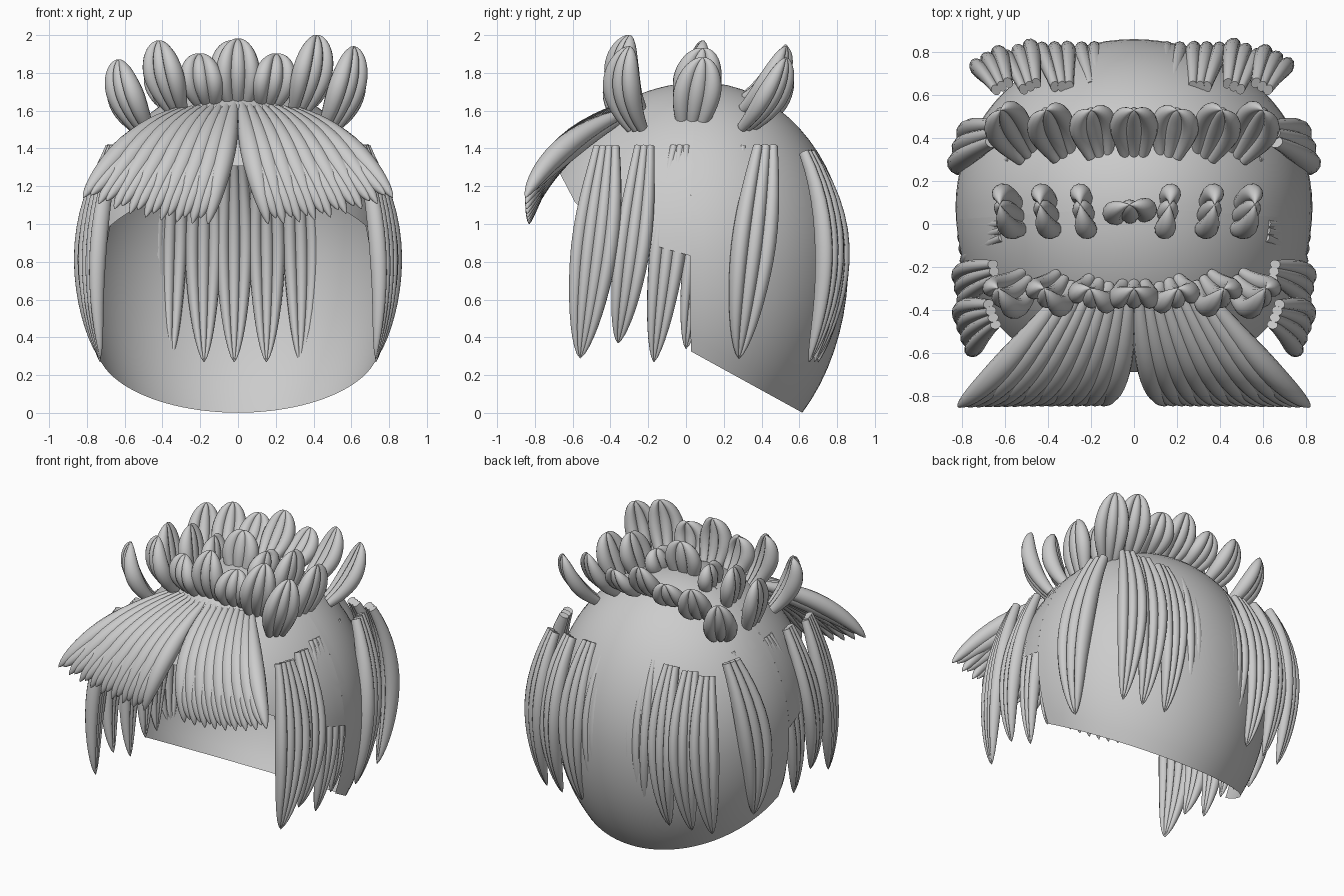
import bpy, bmesh, math
from mathutils import Vector as V

if "Cube" in bpy.data.objects:
    bpy.data.objects.remove(bpy.data.objects["Cube"])

CY, CZ, RX = 0.08, 0.8, 0.83


def cap_pt(phi, th):
    """Point on the egg-shaped scalp: phi around, th down from the crown."""
    s, c = math.sin(th), math.cos(th)
    ry = 0.78 if math.sin(phi) > 0 else 0.91
    return V((RX * s * math.cos(phi), CY + ry * s * math.sin(phi), CZ + (0.95 if c > 0 else 1.1) * c))


def cap_z(x, y):
    ry = 0.78 if y > CY else 0.91
    return CZ + 0.95 * math.sqrt(max(0, 1 - (x / RX) ** 2 - ((y - CY) / ry) ** 2))


def hairline(y, back):
    if back:
        return 0.34 - 0.55 * y
    pts = [(-0.7, 1.33), (-0.58, 1.1), (-0.4, 0.98), (-0.15, 0.88), (0.03, 0.83)]
    if y <= pts[0][0]:
        return pts[0][1]
    for (a, za), (b, zb) in zip(pts, pts[1:]):
        if y <= b:
            return za + (zb - za) * (y - a) / (b - a)
    return pts[-1][1]


def edge_angle(phi, back):
    lo, hi = 0.3, 2.8
    for _ in range(40):
        m = (lo + hi) / 2
        p = cap_pt(phi, m)
        if p.z > hairline(p.y, back):
            lo = m
        else:
            hi = m
    return lo


def finish(bm, name, angle=50):
    me = bpy.data.meshes.new(name)
    bm.to_mesh(me)
    bm.free()
    ob = bpy.data.objects.new(name, me)
    bpy.context.collection.objects.link(ob)
    bpy.ops.object.select_all(action='DESELECT')
    ob.select_set(True)
    bpy.context.view_layer.objects.active = ob
    bpy.ops.object.shade_smooth_by_angle(angle=math.radians(angle))
    return ob


def tube(bm, pts, radii, across, depth, sides=12):
    """Closed strand along pts, its section stretched by depth away from the across axis."""
    rings = []
    for i, p in enumerate(pts):
        t = (pts[min(i + 1, len(pts) - 1)] - pts[max(i - 1, 0)]).normalized()
        u = (across - t * across.dot(t)).normalized()
        w = t.cross(u) * depth
        rings.append([bm.verts.new(p + (u * math.cos(a) + w * math.sin(a)) * radii[i])
                      for a in (2 * math.pi * k / sides for k in range(sides))])
    for A, B in zip(rings, rings[1:]):
        for k in range(sides):
            j = (k + 1) % sides
            bm.faces.new((A[k], A[j], B[j], B[k]))
    bm.faces.new(rings[0][::-1])
    bm.faces.new(rings[-1])


def tuft(bm, root, mid, tip, across, width, lobes=3, base=0.5, sharp=3, depth=1.0, n=16):
    """Leaf-shaped lock of several strands sharing one tip; passes through mid."""
    root, mid, tip = V(root), V(mid), V(tip)
    ctrl = mid * 2 - (root + tip) / 2
    across = V(across).normalized()
    for l in range(lobes):
        k = (l - (lobes - 1) / 2) / lobes
        pts, rad = [], []
        for i in range(n + 1):
            t = 1 - (1 - i / n) ** 1.4
            w = (base + (1 - base) * math.sin(min(t / 0.6, 1) * math.pi / 2)) * max(1 - t ** sharp, 0) ** 0.65
            pts.append(root * (1 - t) ** 2 + ctrl * 2 * t * (1 - t) + tip * t * t + across * (k * width * w))
            rad.append(max(width / lobes * 0.62 * w, 0.002))
        tube(bm, pts, rad, across, depth)


# Scalp cap with face and ear openings
bm = bmesh.new()
PHI0 = -0.065
for back, a, b, cols in ((False, -math.pi / 2, PHI0, 20), (True, PHI0, math.pi / 2, 22)):
    for sx in (1, -1):
        grid = []
        for i in range(cols + 1):
            phi = a + (b - a) * i / cols
            te = edge_angle(phi, back)
            col = [cap_pt(phi, 0.001 + (te - 0.001) * j / 26) for j in range(27)]
            grid.append([bm.verts.new((sx * p.x, p.y, p.z)) for p in col])
        for A, B in zip(grid, grid[1:]):
            for j in range(26):
                q = (A[j], A[j + 1], B[j + 1], B[j])
                bm.faces.new(q if sx > 0 else q[::-1])
bmesh.ops.remove_doubles(bm, verts=bm.verts, dist=0.0012)
finish(bm, "scalp_cap")

# Upright crown tufts, three rows
xs = (-0.62, -0.41, -0.2, 0, 0.2, 0.41, 0.6)
bm = bmesh.new()
for x, z in zip(xs, (1.87, 1.97, 1.9, 1.98, 1.9, 2.0, 1.94)):
    rx = x * 0.8
    root = V((rx, -0.26, min(cap_z(rx, -0.27), 1.62) + 0.04 * abs(x)))
    tip = V((x * 1.02, -0.3, z))
    tuft(bm, root, (root + tip) / 2 + V((x * 0.05, -0.06, 0)), tip, (1, x * 1.7, 0), 0.23, 3, 0.55, 4, 1.2)
finish(bm, "crown_tufts_front")

bm = bmesh.new()
for x, z in zip((-0.6, -0.42, -0.24, -0.02, 0.16, 0.36, 0.54), (1.86, 1.9, 1.87, 1.97, 1.87, 1.93, 1.88)):
    rx = x * 0.87
    root = V((rx, 0.03, cap_z(rx, 0.03) - 0.06))
    tip = V((x * 1.04, 0.09, z))
    across = (1, 0.1, 0) if abs(x) < 0.1 else (-0.15 if x < 0 else 0.15, 1, 0)
    tuft(bm, root, (root + tip) / 2 + V((x * 0.03, 0.0, 0)), tip, across, 0.25, 3, 0.6, 4)
finish(bm, "crown_tufts_middle")

bm = bmesh.new()
for x, z in zip(xs, (1.84, 1.9, 1.88, 1.95, 1.88, 1.94, 1.88)):
    rx = x * 0.8
    root = V((rx, 0.32, cap_z(rx, 0.33) - 0.02 + 0.03 * abs(x)))
    tip = V((x * 1.0, 0.53, z))
    tuft(bm, root, (root + tip) / 2 + V((x * 0.05, 0.03, -0.02)), tip, (1, -x * 1.3, 0), 0.22, 3, 0.55, 4, 1.1)
finish(bm, "crown_tufts_back")

# Parted fringe fanning forward, two layers on each side
bm = bmesh.new()
for sx in (1, -1):
    for layer, n in ((0, 9), (1, 8)):
        for i in range(n):
            f = (i + 0.5 * layer) / 8
            root = V((sx * (0.02 + 0.3 * f), -0.32 + 0.02 * f, 1.63 - 0.03 * f - 0.02 * layer))
            tip = V((sx * (0.16 + 0.66 * f), -0.83 - 0.02 * f, 1.0 + 0.14 * f ** 2 + 0.03 * layer))
            mid = V((sx * (0.075 + 0.515 * f), -0.685 + 0.045 * f, 1.365 + 0.045 * f - 0.03 * layer))
            tuft(bm, root, mid, tip, (1, 0, 0), 0.1, 1, 0.33, 4)
finish(bm, "fringe")

# Hanging locks down both sides: y at tip, z at tip, root x, mid x, turn, width
side = ((-0.56, 0.29, 0.66, 0.77, 0.35, 0.27, 4), (-0.36, 0.37, 0.65, 0.79, 0.2, 0.2, 3),
        (-0.17, 0.27, 0.61, 0.765, 0.1, 0.2, 3), (0.0, 0.34, 0.57, 0.74, 0, 0.18, 3),
        (0.13, 0.34, 0.57, 0.74, 0, 0.18, 3), (0.28, 0.29, 0.65, 0.79, -0.3, 0.25, 3))
bm = bmesh.new()
for sx in (1, -1):
    for y, z, rx, mx, turn, w, lobes in side:
        tuft(bm, (sx * rx, y + 0.14, 1.41), (sx * mx, y + 0.075, 0.87), (sx * 0.73, y, z),
             (sx * turn, 1, 0), w, lobes, 0.5, 3, 1.25)
finish(bm, "side_locks")

# Hanging locks along the back (the middle ones sink into the cap)
bm = bmesh.new()
for x in (-0.66, -0.52, -0.36, -0.18, -0.02, 0.15, 0.33, 0.5, 0.64):
    d = max(abs(x) - 0.4, 0)
    my = 0.80 if abs(x) < 0.4 else 0.82 - 0.25 * d
    tuft(bm, (x * 0.93, 0.64, 1.38), (x * 1.02, my, 0.86), (x, 0.7 - 0.2 * d, 0.27),
         (1, -0.9 * x if d else -0.1 * x, 0), 0.2, 3, 0.5, 3, 1.35)
finish(bm, "back_locks")
